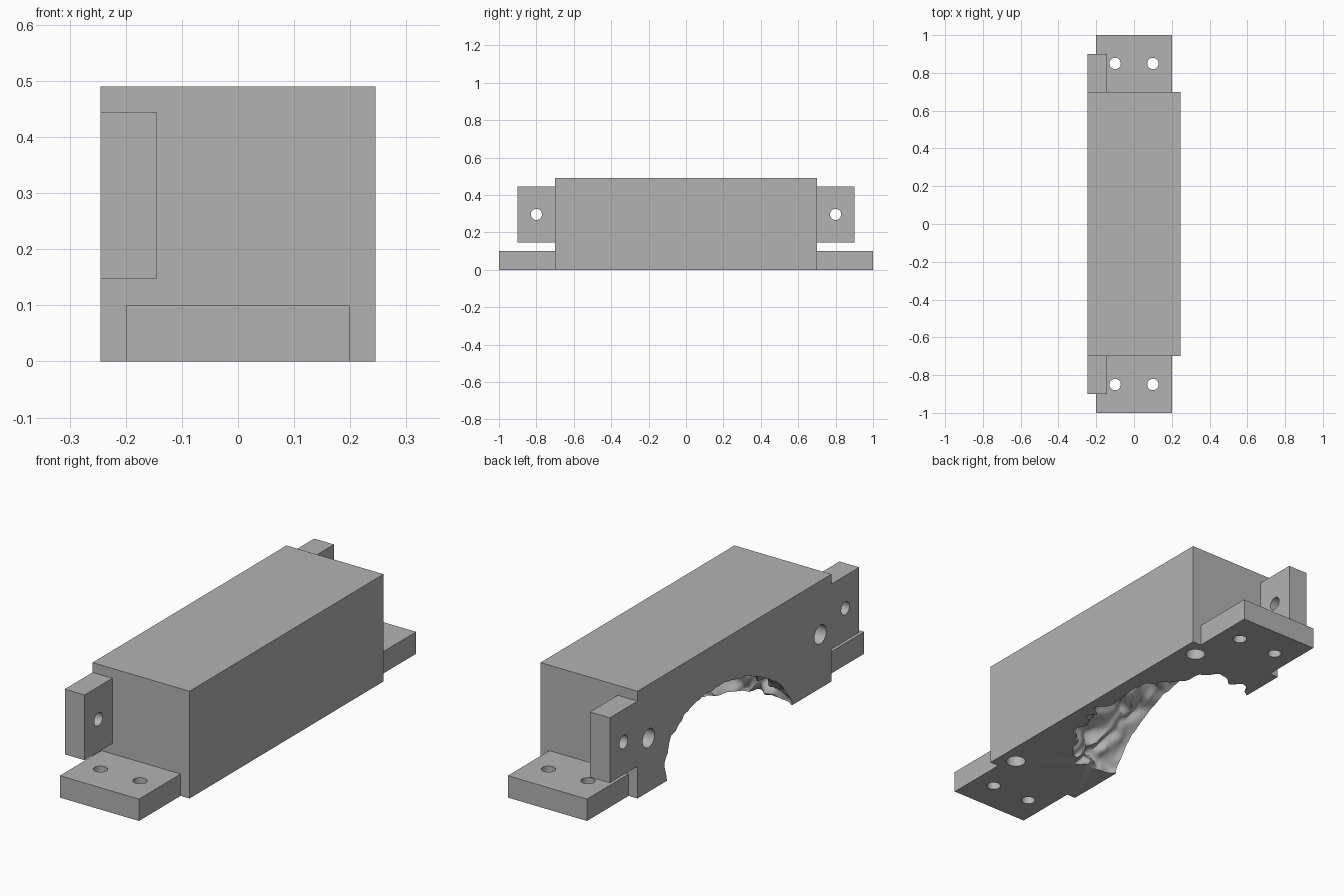
import bpy
import bmesh
import math
from mathutils import Matrix, Vector, noise

old = bpy.data.objects.get("Cube")
if old:
    bpy.data.objects.remove(old, do_unlink=True)

grey = bpy.data.materials.new("plain_grey")
grey.use_nodes = True
grey.diffuse_color = (0.45, 0.45, 0.45, 1)
grey.node_tree.nodes["Principled BSDF"].inputs["Base Color"].default_value = (0.45, 0.45, 0.45, 1)


def make_object(name, bm):
    mesh = bpy.data.meshes.new(name)
    bm.to_mesh(mesh)
    bm.free()
    mesh.materials.append(grey)
    obj = bpy.data.objects.new(name, mesh)
    bpy.context.scene.collection.objects.link(obj)
    return obj


def block(name, low, high):
    low, high = Vector(low), Vector(high)
    bm = bmesh.new()
    bmesh.ops.create_cube(bm, size=1, matrix=Matrix.Translation((low + high) / 2)
                          @ Matrix.Diagonal((high - low).to_4d()))
    return make_object(name, bm)


def drill(start, end, radius):
    start, end = Vector(start), Vector(end)
    axis = end - start
    turn = axis.to_track_quat('Z', 'Y').to_matrix().to_4x4()
    bm = bmesh.new()
    bmesh.ops.create_cone(bm, cap_ends=True, segments=32, radius1=radius, radius2=radius,
                          depth=axis.length,
                          matrix=Matrix.Translation((start + end) / 2) @ turn)
    return make_object("drill_cutter", bm)


def cut(obj, cutters):
    bpy.ops.object.select_all(action='DESELECT')
    bpy.context.view_layer.objects.active = obj
    obj.select_set(True)
    for cutter in cutters:
        cutter.hide_render = True
        mod = obj.modifiers.new("cut", 'BOOLEAN')
        mod.operation = 'DIFFERENCE'
        mod.solver = 'EXACT'
        mod.object = cutter
        bpy.ops.object.modifier_apply(modifier=mod.name)
        bpy.data.objects.remove(cutter, do_unlink=True)
    bpy.ops.object.shade_smooth_by_angle(angle=math.radians(40))


def cave_cutter():
    """Sheared ellipsoid whose inner side is folded by warped noise."""
    bm = bmesh.new()
    bmesh.ops.create_icosphere(bm, subdivisions=6, radius=1)
    for v in bm.verts:
        n = v.co.normalized()
        p = Vector((n.x * 0.30, n.y * 0.50, n.z * 0.32))
        depth = min(1, max(0.15, (p.x + 0.14) * 6))
        warp = noise.noise_vector(p * 6) * 0.12
        fold = noise.noise((p + warp) * 13)
        ripple = noise.noise(p * 30) * 0.008
        p += n * (fold * 0.07 * depth + ripple)
        p += noise.noise_vector(p * 9) * 0.02 * depth
        p.y += 0.04 + 0.35 * max(p.z, 0)
        p.x -= 0.12
        v.co = p
    return make_object("cave_cutter", bm)


# Main body with the eroded hollow along its lower edge
body = block("main_body", (-0.245, -0.7, 0), (0.245, 0.7, 0.49))
cutters = [cave_cutter()]
for s in (-1, 1):
    # Passage entering from the side and turning down to the underside
    y = s * 0.62
    cutters.append(drill((-0.3, y, 0.245), (0.165, y, 0.245), 0.043))
    cutters.append(drill((0.165, y, -0.05), (0.165, y, 0.25), 0.043))
cut(body, cutters)

# Mounting tabs at both ends
for s, end in ((-1, "front"), (1, "back")):
    y0, y1 = sorted((s * 0.7, s * 1.0))
    foot = block(end + "_foot_plate", (-0.2, y0, 0), (0.2, y1, 0.1))
    cut(foot, [drill((x, s * 0.85, -0.05), (x, s * 0.85, 0.15), 0.03) for x in (-0.1, 0.1)])

    y0, y1 = sorted((s * 0.7, s * 0.9))
    tab = block(end + "_side_tab", (-0.245, y0, 0.147), (-0.145, y1, 0.445))
    cut(tab, [drill((-0.3, s * 0.8, 0.296), (-0.1, s * 0.8, 0.296), 0.03)])
